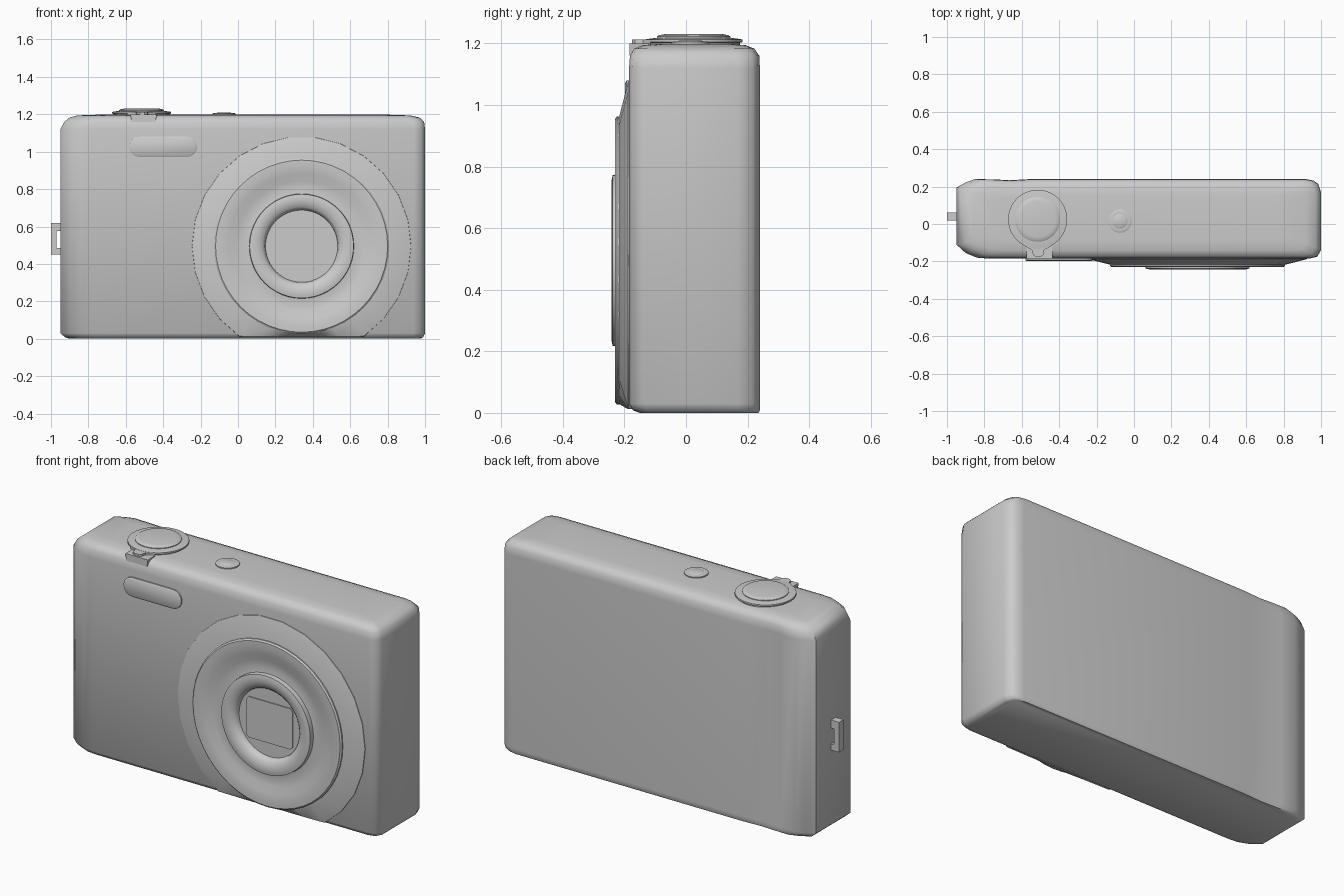
import bpy, bmesh, math
from mathutils import Vector

if "Cube" in bpy.data.objects:
    bpy.data.objects.remove(bpy.data.objects["Cube"])


def make(name, bm, angle=35):
    bmesh.ops.recalc_face_normals(bm, faces=bm.faces)
    me = bpy.data.meshes.new(name)
    bm.to_mesh(me)
    bm.free()
    ob = bpy.data.objects.new(name, me)
    bpy.context.collection.objects.link(ob)
    bpy.ops.object.select_all(action='DESELECT')
    ob.select_set(True)
    bpy.context.view_layer.objects.active = ob
    bpy.ops.object.shade_smooth_by_angle(angle=math.radians(angle))
    return ob


def loft(name, rings, angle=35):
    """Skin a list of equal-length point rings and cap both ends."""
    bm = bmesh.new()
    rows = [[bm.verts.new(p) for p in ring] for ring in rings]
    n = len(rows[0])
    for a, b in zip(rows, rows[1:]):
        for i in range(n):
            j = (i + 1) % n
            bm.faces.new((a[i], a[j], b[j], b[i]))
    bm.faces.new(rows[0])
    bm.faces.new(rows[-1])
    return make(name, bm, angle)


def circle(r, n):
    return [(r * math.cos(2 * math.pi * i / n), r * math.sin(2 * math.pi * i / n)) for i in range(n)]


def turned_z(name, cx, cy, profile, n=40):
    return loft(name, [[(cx + u, cy + v, z) for u, v in circle(r, n)] for r, z in profile])


def turned_y(name, cx, cz, profile, n=48, floor=0.012):
    return loft(name, [[(cx + u, y, max(cz + v, floor)) for u, v in circle(r, n)] for r, y in profile])


def prism(name, pts, axis, lo, hi, angle=35):
    """Extrude a 2D outline along y or z."""
    def put(p, d):
        return (p[0], d, p[1]) if axis == 'y' else (p[0], p[1], d)
    return loft(name, [[put(p, d) for p in pts] for d in (lo, hi)], angle)


# body: plan outline, remapped to the bounds of each height level
X0, X1, Y0, Y1 = -0.95, 1.0, -0.185, 0.24
plan = [(-0.95, -0.11), (-0.90, -0.155), (-0.84, -0.18), (-0.78, -0.185), (0.94, -0.185),
        (0.98, -0.175), (1.0, -0.14), (1.0, 0.17), (0.985, 0.215), (0.96, 0.232), (0.92, 0.24),
        (-0.56, 0.24), (-0.68, 0.233), (-0.76, 0.238), (-0.85, 0.24), (-0.90, 0.222), (-0.95, 0.195)]
levels = [(0.0, -0.90, 0.975, -0.15, 0.236), (0.008, -0.925, 0.99, -0.172, 0.24),
          (0.03, X0, X1, Y0, Y1), (1.12, X0, X1, Y0, Y1), (1.16, -0.928, 0.995, -0.182, 0.238),
          (1.183, -0.90, 0.97, -0.168, 0.222), (1.194, -0.86, 0.92, -0.14, 0.195),
          (1.198, -0.75, 0.80, -0.09, 0.15)]
loft("camera_body", [[(a + (x - X0) / (X1 - X0) * (b - a), c + (y - Y0) / (Y1 - Y0) * (d - c), z)
                      for x, y in plan] for z, a, b, c, d in levels], 50)

# lens: flared base, dished ring with raised rim, sliding cover
LX, LZ = 0.34, 0.495
turned_y("lens_flare", LX, LZ, [(0.59, -0.17), (0.585, -0.188), (0.47, -0.217), (0.44, -0.217),
                                (0.42, -0.19)], 26)
turned_y("lens_ring", LX, LZ, [(0.468, -0.18), (0.468, -0.224), (0.46, -0.231), (0.43, -0.231),
                               (0.39, -0.225), (0.35, -0.213), (0.31, -0.208), (0.28, -0.212),
                               (0.278, -0.238), (0.26, -0.242), (0.235, -0.24), (0.21, -0.231),
                               (0.197, -0.218), (0.193, -0.2)])
prism("lens_cover", [(LX + sx * a, LZ + sz * b) for sx, sz, a, b in
                     [(-1, -1, .145, .10), (-1, -1, .13, .115), (1, -1, .13, .115), (1, -1, .145, .10),
                      (1, 1, .145, .10), (1, 1, .13, .115), (-1, 1, .13, .115), (-1, 1, .145, .10)]],
      'y', -0.19, -0.206)

# flash window: rounded bar with a slightly bevelled face
def pill(r, half):
    pts = []
    for s, start in ((1, -90), (-1, 90)):
        for k in range(9):
            t = math.radians(start + k * 22.5)
            pts.append((-0.40 + s * half + r * math.cos(t), 1.026 + r * math.sin(t)))
    return pts


loft("flash_window", [[(x, y, z) for x, z in pill(r, 0.127)]
                      for r, y in ((0.054, -0.17), (0.054, -0.193), (0.045, -0.198))])

# shutter button with zoom collar and lever
SX, SY = -0.515, 0.025
turned_z("zoom_collar", SX, SY, [(0.15, 1.18), (0.15, 1.202), (0.158, 1.204), (0.158, 1.213), (0.125, 1.218)])
turned_z("shutter_button", SX, SY, [(0.12, 1.2), (0.12, 1.222), (0.112, 1.227), (0.095, 1.23)])
prism("zoom_lever", [(-0.59, -0.115), (-0.545, -0.14), (-0.54, -0.165), (-0.525, -0.176), (-0.50, -0.176),
                     (-0.485, -0.165), (-0.48, -0.14), (-0.44, -0.115)], 'z', 1.195, 1.212)
prism("lever_seat", [(-0.57, 1.16), (-0.44, 1.16), (-0.435, 1.2), (-0.575, 1.2)], 'y', -0.184, -0.12)

# power button
turned_z("power_collar", -0.075, 0.015, [(0.062, 1.18), (0.062, 1.204), (0.056, 1.207), (0.045, 1.207)])
turned_z("power_button", -0.075, 0.015, [(0.04, 1.19), (0.04, 1.207), (0.035, 1.21)])

# strap loop on the left end
prism("strap_loop", [(-0.94, 0.45), (-1.0, 0.45), (-1.0, 0.62), (-0.94, 0.62), (-0.94, 0.575),
                     (-0.97, 0.575), (-0.97, 0.485), (-0.94, 0.485)], 'y', 0.02, 0.062)
